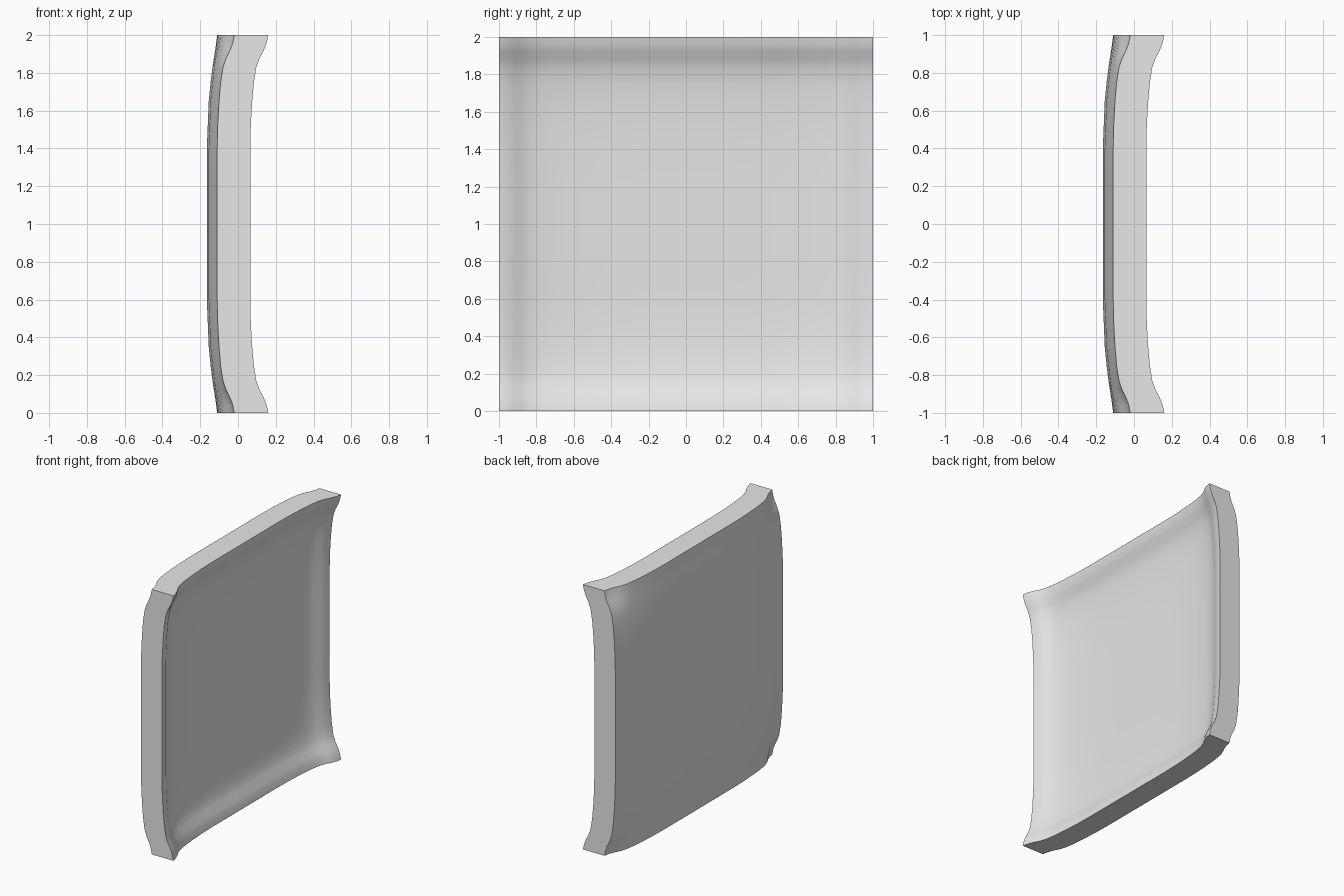
import bpy, bmesh, math

if "Cube" in bpy.data.objects:
    bpy.data.objects.remove(bpy.data.objects["Cube"])

# Rise of each surface as a function of distance from the panel's edge
LIP = [(0, .095), (.04, .087), (.08, .072), (.12, .05), (.17, .032),
       (.25, .019), (.35, .01), (.47, .003), (.6, 0)]
BACK = [(0, .055), (.08, .044), (.2, .025), (.35, .01), (.6, 0)]


def rise(profile, d):
    for (a, u), (b, v) in zip(profile, profile[1:]):
        if d <= b:
            return u + (v - u) * (d - a) / (b - a)
    return 0


def dished_side(y, z):
    return -.03 + rise(LIP, 1 - abs(y)) + rise(LIP, 1 - abs(z))


def domed_side(y, z):
    # Gentle dome, pulled towards the lip profile close to the border
    dy, dz = 1 - abs(y), 1 - abs(z)
    gy, gz = rise(BACK, dy), rise(BACK, dz)
    wy, wz = max(0, 1 - dy / .2), max(0, 1 - dz / .2)
    ey, ez = (rise(LIP, d) * .95 - rise(BACK, d) for d in (dy, dz))
    return -.165 + gy + gz + wy * ez + wz * ey - wy * wz * .035


# Grid lines, dense at the borders and mirrored about the centre
half = [1 - d for d, _ in LIP] + [.2]
stations = [-s for s in half] + [0] + half[::-1]
n = len(stations)

bm = bmesh.new()
layers = []
for surface in (dished_side, domed_side):
    layers.append([[bm.verts.new((surface(y, z), y, z + 1)) for z in stations]
                   for y in stations])
inner, outer = layers

# Two broad surfaces
for i in range(n - 1):
    for j in range(n - 1):
        for g in layers:
            bm.faces.new((g[i][j], g[i + 1][j], g[i + 1][j + 1], g[i][j + 1]))

# Four flat border walls
for k in range(n - 1):
    for e in (0, n - 1):
        bm.faces.new((inner[e][k], inner[e][k + 1], outer[e][k + 1], outer[e][k]))
        bm.faces.new((inner[k][e], inner[k + 1][e], outer[k + 1][e], outer[k][e]))
bmesh.ops.recalc_face_normals(bm, faces=bm.faces)

mesh = bpy.data.meshes.new("curved_panel")
bm.to_mesh(mesh)
bm.free()
panel = bpy.data.objects.new("curved_panel", mesh)
bpy.context.collection.objects.link(panel)

# Plain light grey
grey = bpy.data.materials.new("light_grey")
grey.use_nodes = True
colour = (.8, .8, .8, 1)
grey.diffuse_color = colour
grey.node_tree.nodes["Principled BSDF"].inputs["Base Color"].default_value = colour
mesh.materials.append(grey)

# Smooth surfaces with crisp borders
bpy.ops.object.select_all(action="DESELECT")
panel.select_set(True)
bpy.context.view_layer.objects.active = panel
bpy.ops.object.shade_smooth_by_angle(angle=math.radians(40))
